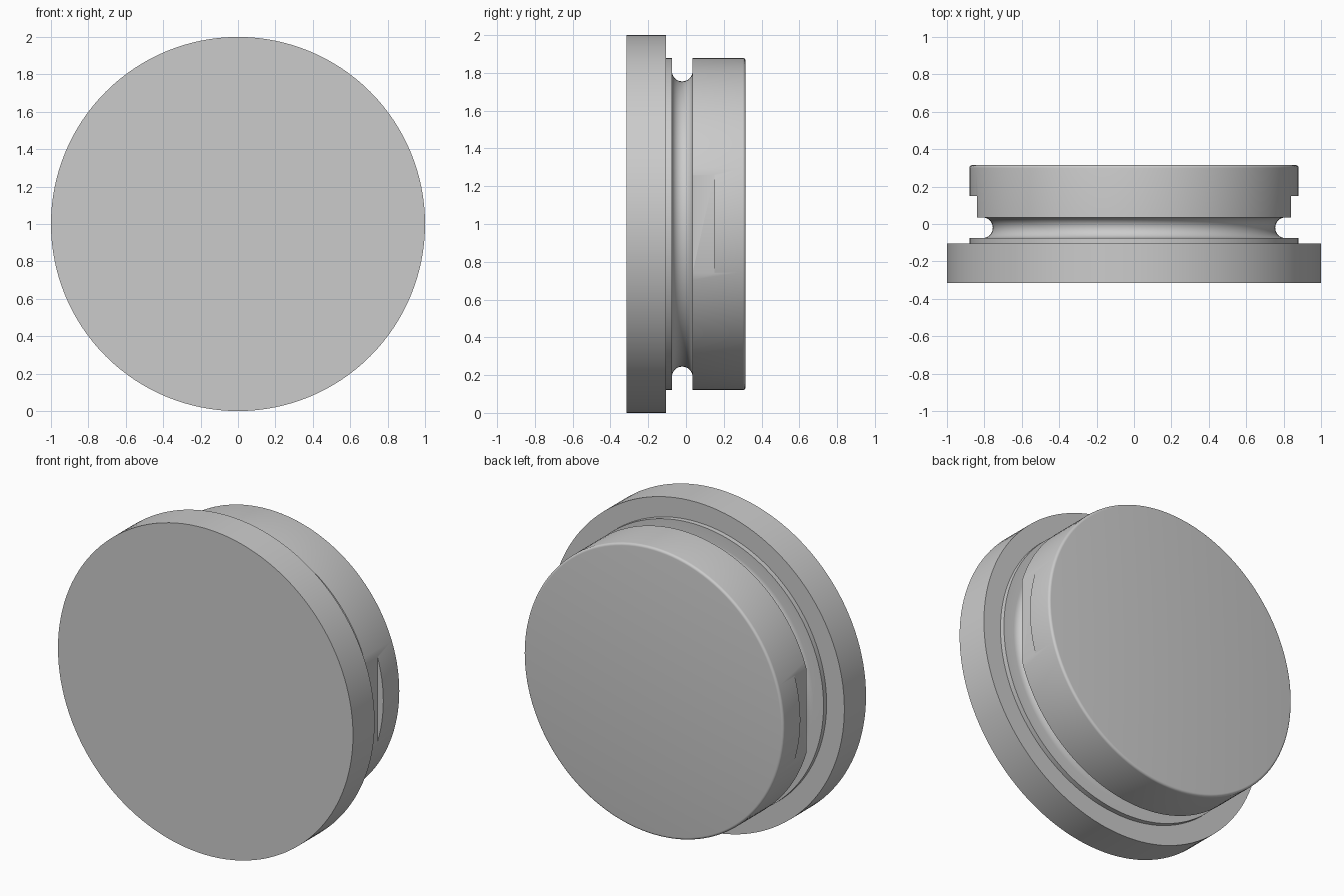
import bpy, bmesh, math
from mathutils import Matrix, Vector

cube = bpy.data.objects.get("Cube")
if cube:
    bpy.data.objects.remove(cube, do_unlink=True)

SEGMENTS = 128
FLANGE_R, BODY_R = 1.0, 0.88
FRONT, STEP, BACK = -0.315, -0.105, 0.315
GROOVE_Y, GROOVE_R = -0.02, 0.055
GROOVE_CENTRE = 0.81
BEVEL = 0.015
FLAT_X, FLAT_END = 0.84, 0.15

grey = bpy.data.materials.new("plain grey")
grey.use_nodes = True
colour = (0.6, 0.6, 0.6, 1)
grey.diffuse_color = colour
grey.node_tree.nodes["Principled BSDF"].inputs["Base Color"].default_value = colour


def arc(radius, r, y, start, end, steps):
    """Points (radius, y) along an arc, angles in degrees."""
    angles = [math.radians(start + (end - start) * i / steps) for i in range(steps + 1)]
    return [(r + radius * math.cos(a), y + radius * math.sin(a)) for a in angles]


# Turned profile: wide flange, round groove, body with softened rear edge
profile = [(0, FRONT), (FLANGE_R, FRONT), (FLANGE_R, STEP), (BODY_R, STEP)]
profile += [(BODY_R, GROOVE_Y - GROOVE_R)]
profile += arc(GROOVE_R, GROOVE_CENTRE, GROOVE_Y, 270, 90, 16)
profile += [(BODY_R, GROOVE_Y + GROOVE_R)]
profile += arc(BEVEL, BODY_R - BEVEL, BACK - BEVEL, 0, 90, 5)
profile += [(0, BACK)]

bm = bmesh.new()
verts = [bm.verts.new((r, y, 1)) for r, y in profile]
edges = [bm.edges.new(pair) for pair in zip(verts, verts[1:])]
bmesh.ops.spin(bm, geom=verts + edges, cent=(0, 0, 1), axis=(0, 1, 0),
               angle=math.tau, steps=SEGMENTS, use_duplicate=False)
bmesh.ops.remove_doubles(bm, verts=bm.verts, dist=0.0001)
bmesh.ops.recalc_face_normals(bm, faces=bm.faces)
mesh = bpy.data.meshes.new("plug_body")
bm.to_mesh(mesh)
bm.free()
mesh.materials.append(grey)
body = bpy.data.objects.new("plug_body", mesh)
bpy.context.collection.objects.link(body)

# Cutters for the two side flats, starting inside the groove
bm = bmesh.new()
depth = FLAT_END - GROOVE_Y
for side in (-1, 1):
    place = Matrix.Translation(Vector((side * (FLAT_X + 0.1), GROOVE_Y + depth / 2, 1)))
    bmesh.ops.create_cube(bm, size=1, matrix=place @ Matrix.Diagonal((0.2, depth, 1, 1)))
cut_mesh = bpy.data.meshes.new("flat_cutter")
bm.to_mesh(cut_mesh)
bm.free()
cut_mesh.materials.append(grey)
cutter = bpy.data.objects.new("flat_cutter", cut_mesh)
cutter.hide_render = True
bpy.context.collection.objects.link(cutter)

# Cut the flats, then smooth the turned surfaces
bpy.ops.object.select_all(action="DESELECT")
body.select_set(True)
bpy.context.view_layer.objects.active = body
cut = body.modifiers.new("side_flats", "BOOLEAN")
cut.operation = "DIFFERENCE"
cut.solver = "EXACT"
cut.object = cutter
bpy.ops.object.modifier_apply(modifier=cut.name)
bpy.data.objects.remove(cutter, do_unlink=True)
bpy.ops.object.shade_smooth_by_angle(angle=math.radians(30))
